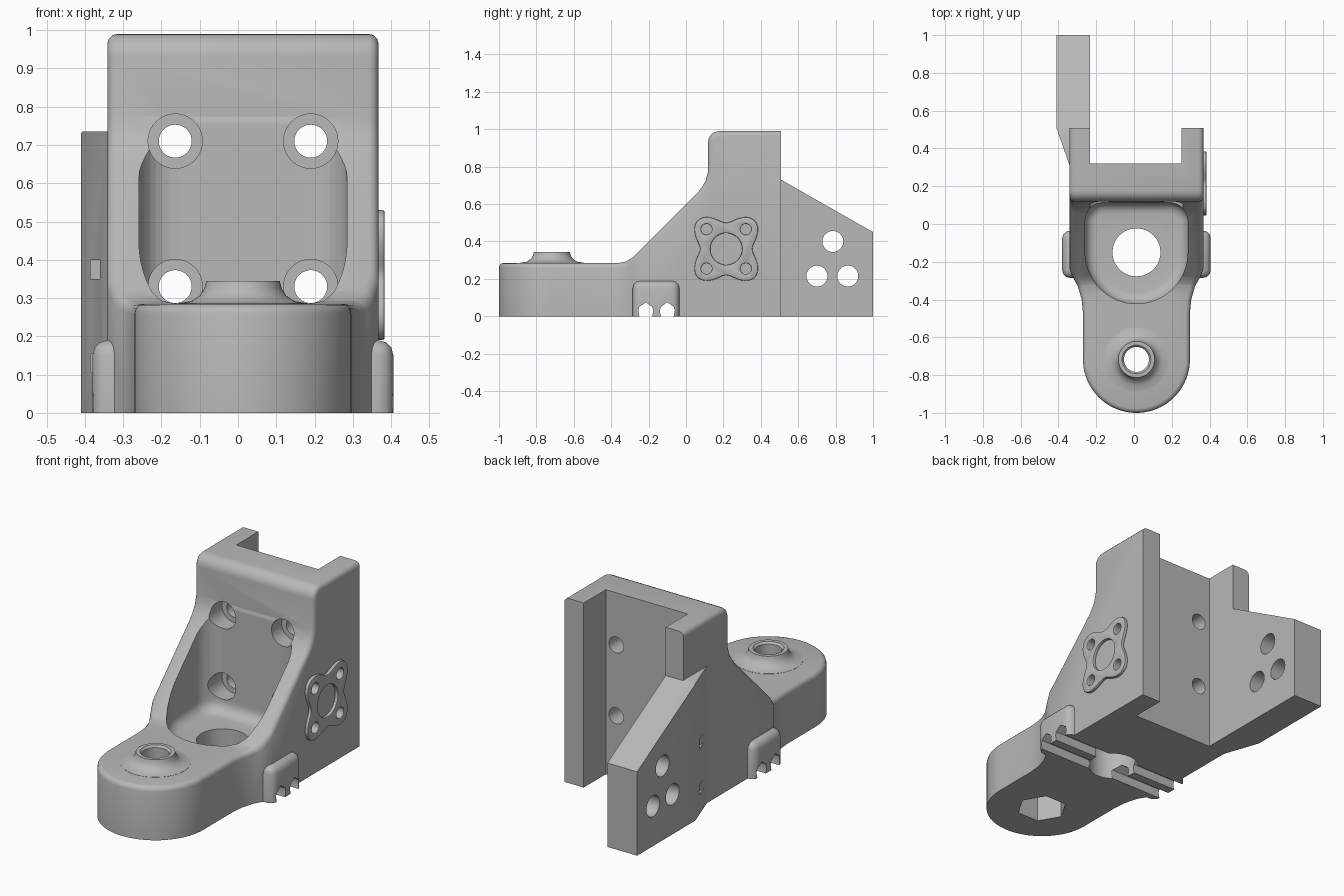
import bpy, bmesh
from math import sin, cos, pi, radians

cube = bpy.data.objects.get("Cube")
if cube:
    bpy.data.objects.remove(cube, do_unlink=True)

grey = bpy.data.materials.new("grey plastic")
grey.use_nodes = True
colour = (0.48, 0.48, 0.48, 1)
grey.diffuse_color = colour
grey.node_tree.nodes["Principled BSDF"].inputs["Base Color"].default_value = colour
CX = 0.013  # middle of the body


def finish(name, bm):
    bmesh.ops.recalc_face_normals(bm, faces=bm.faces)
    mesh = bpy.data.meshes.new(name)
    bm.to_mesh(mesh)
    bm.free()
    mesh.materials.append(grey)
    ob = bpy.data.objects.new(name, mesh)
    bpy.context.collection.objects.link(ob)
    return ob


def prism(name, points, axis, low, high):
    """Extrude a 2D outline along an axis; outline axes keep x, y, z order."""
    bm = bmesh.new()

    def place(p, d):
        co = list(p)
        co.insert("xyz".index(axis), d)
        return bm.verts.new(co)
    a = [place(p, low) for p in points]
    b = [place(p, high) for p in points]
    bm.faces.new(a)
    bm.faces.new(b)
    for i in range(len(a)):
        j = (i + 1) % len(a)
        bm.faces.new((a[i], a[j], b[j], b[i]))
    return finish(name, bm)


def arc(x, y, r, start, end, steps):
    angles = [radians(start + (end - start) * i / steps) for i in range(steps + 1)]
    return [(x + r * cos(t), y + r * sin(t)) for t in angles]


def rod(x, y, r, axis, low, high, sides=40):
    return prism("cutter", arc(x, y, r, 0, 360, sides)[:-1], axis, low, high)


def box(x0, x1, y0, y1, z0, z1, name="cutter"):
    return prism(name, [(x0, y0), (x1, y0), (x1, y1), (x0, y1)], "z", z0, z1)


def apply(ob, mod):
    bpy.ops.object.select_all(action='DESELECT')
    bpy.context.view_layer.objects.active = ob
    ob.select_set(True)
    bpy.ops.object.modifier_apply(modifier=mod.name)


def combine(ob, other, operation='DIFFERENCE'):
    mod = ob.modifiers.new("combine", 'BOOLEAN')
    mod.operation = operation
    mod.solver = 'EXACT'
    mod.object = other
    apply(ob, mod)
    bpy.data.objects.remove(other, do_unlink=True)


def bevel(ob, width, segments=3):
    mod = ob.modifiers.new("bevel", 'BEVEL')
    mod.width = width
    mod.segments = segments
    mod.limit_method = 'ANGLE'
    mod.angle_limit = radians(50)
    mod.use_clamp_overlap = False
    apply(ob, mod)


def smooth(ob):
    bpy.ops.object.select_all(action='DESELECT')
    bpy.context.view_layer.objects.active = ob
    ob.select_set(True)
    bpy.ops.object.shade_smooth_by_angle(angle=radians(32))


# Body: plan outline crossed with side profile, then rounded
flare = [(0.283, -0.47), (0.29, -0.40), (0.31, -0.33), (0.338, -0.28), (0.354, -0.24), (0.354, 0.56)]
plan = arc(CX, -0.717, 0.283, 180, 360, 40)
plan += [(CX + x, y) for x, y in flare]
plan += [(CX - x, y) for x, y in reversed(flare)]
body = prism("bracket_body", plan, "z", -0.06, 1.2)
side = [(-1.1, -0.06), (-1.1, 0.285), (-0.36, 0.285), (-0.32, 0.293), (-0.28, 0.318),
        (0.06, 0.658), (0.085, 0.69), (0.105, 0.725), (0.118, 0.775)]
side += arc(0.178, 0.93, 0.06, 180, 90, 6) + [(0.56, 0.99), (0.56, -0.06)]
combine(body, prism("profile", side, "x", -1, 1), 'INTERSECT')
bevel(body, 0.025)
combine(body, box(-1, 1, 0.507, 1, -1, 2))

# Tie guides on both flanks
for s in (-1, 1):
    x0, x1 = sorted((CX + s * 0.25, CX + s * 0.393))
    guide = box(x0, x1, -0.285, -0.035, -0.06, 0.19, "tie_guide")
    bevel(guide, 0.04)
    combine(body, guide, 'UNION')

# Rear side arm
arm = prism("rear_arm", [(-0.32, 0.25), (-0.345, 0.32), (-0.41, 0.507), (-0.41, 1), (-0.2, 1), (-0.2, 0.25)],
            "z", -0.06, 0.9)
arm_side = [(0.2, -0.06), (1.1, -0.06), (1.1, 0.393), (1, 0.45), (0.5, 0.735), (0.2, 0.735)]
combine(arm, prism("profile", arm_side, "x", -1, 1), 'INTERSECT')
for y, z in ((0.785, 0.40), (0.70, 0.215), (0.865, 0.215)):
    combine(arm, rod(y, z, 0.056, "x", -1, 0))
combine(body, arm, 'UNION')

# Flat underside and rear channel
combine(body, box(-1, 1, -2, 2, -1, 0))
combine(body, box(-0.234, 0.252, 0.32, 1.2, -0.5, 1.5))

# Front pocket with rounded floor, and the round hole below it
pocket_plan = arc(CX, -0.15, 0.272, 180, 360, 32)
pocket_plan += arc(CX + 0.172, 0.014, 0.1, 0, 90, 8) + arc(CX - 0.172, 0.014, 0.1, 90, 180, 8)
pocket = prism("cutter", pocket_plan, "z", 0.19, 1.3)
bevel(pocket, 0.06, 5)
combine(body, pocket)
combine(body, rod(CX, -0.15, 0.127, "z", -0.1, 0.4, 48))

# Four counterbored screw holes through the upright
for x in (CX - 0.177, CX + 0.177):
    for z in (0.33, 0.71):
        combine(body, rod(x, z, 0.071, "y", -0.1, 0.2))
        combine(body, rod(x, z, 0.043, "y", 0.1, 0.5))

# Tie slots along the underside
for y in (-0.215, -0.1):
    slot = [(y - 0.03, -0.02), (y + 0.03, -0.02), (y + 0.04, 0.03), (y + 0.035, 0.05),
            (y, 0.075), (y - 0.035, 0.05), (y - 0.04, 0.03)]
    combine(body, prism("cutter", slot, "x", -0.5, 0.5))

# Small slots in the arm shoulder
for z in (0.375, 0.13):
    combine(body, box(-0.385, -0.36, 0.3, 0.5, z - 0.025, z + 0.025))

# Bolt hole and hexagonal nut recess
combine(body, rod(CX, -0.717, 0.066, "z", -0.1, 0.5))
combine(body, rod(CX, -0.717, 0.128, "z", -0.1, 0.15, 6))

# Star plate on the left flank, with screw holes
FACE = CX + 0.354
star_outline = []
for i in range(96):
    t = 2 * pi * i / 96
    r = 0.1775 - 0.0375 * cos(4 * t)
    star_outline.append((0.215 + r * cos(t), 0.36 + r * sin(t)))
star = prism("star_plate", star_outline, "x", FACE - 0.005, FACE + 0.016)
combine(star, rod(0.215, 0.36, 0.085, "x", 0, 1))
for dy in (-0.105, 0.105):
    for dz in (-0.105, 0.105):
        combine(star, rod(0.215 + dy, 0.36 + dz, 0.029, "x", 0, 1, 24))
        combine(body, rod(0.215 + dy, 0.36 + dz, 0.029, "x", FACE - 0.03, 1, 24))
bevel(star, 0.005, 2)

# Flared boss around the bolt hole
profile = [(0.066, 0.25), (0.066, 0.335), (0.076, 0.345), (0.096, 0.345), (0.101, 0.325),
           (0.113, 0.306), (0.135, 0.292), (0.17, 0.286), (0.17, 0.25)]
bm = bmesh.new()
ring = [bm.verts.new((CX + r, -0.717, z)) for r, z in profile]
edges = [bm.edges.new((ring[i], ring[i - 1])) for i in range(len(ring))]
bmesh.ops.spin(bm, geom=ring + edges, cent=(CX, -0.717, 0), axis=(0, 0, 1), angle=2 * pi, steps=48)
bmesh.ops.remove_doubles(bm, verts=bm.verts, dist=0.0005)
boss = finish("bolt_boss", bm)
combine(boss, rod(CX, -0.717, 0.3, "z", 0.2, 0.27))

for part in (body, star, boss):
    smooth(part)
